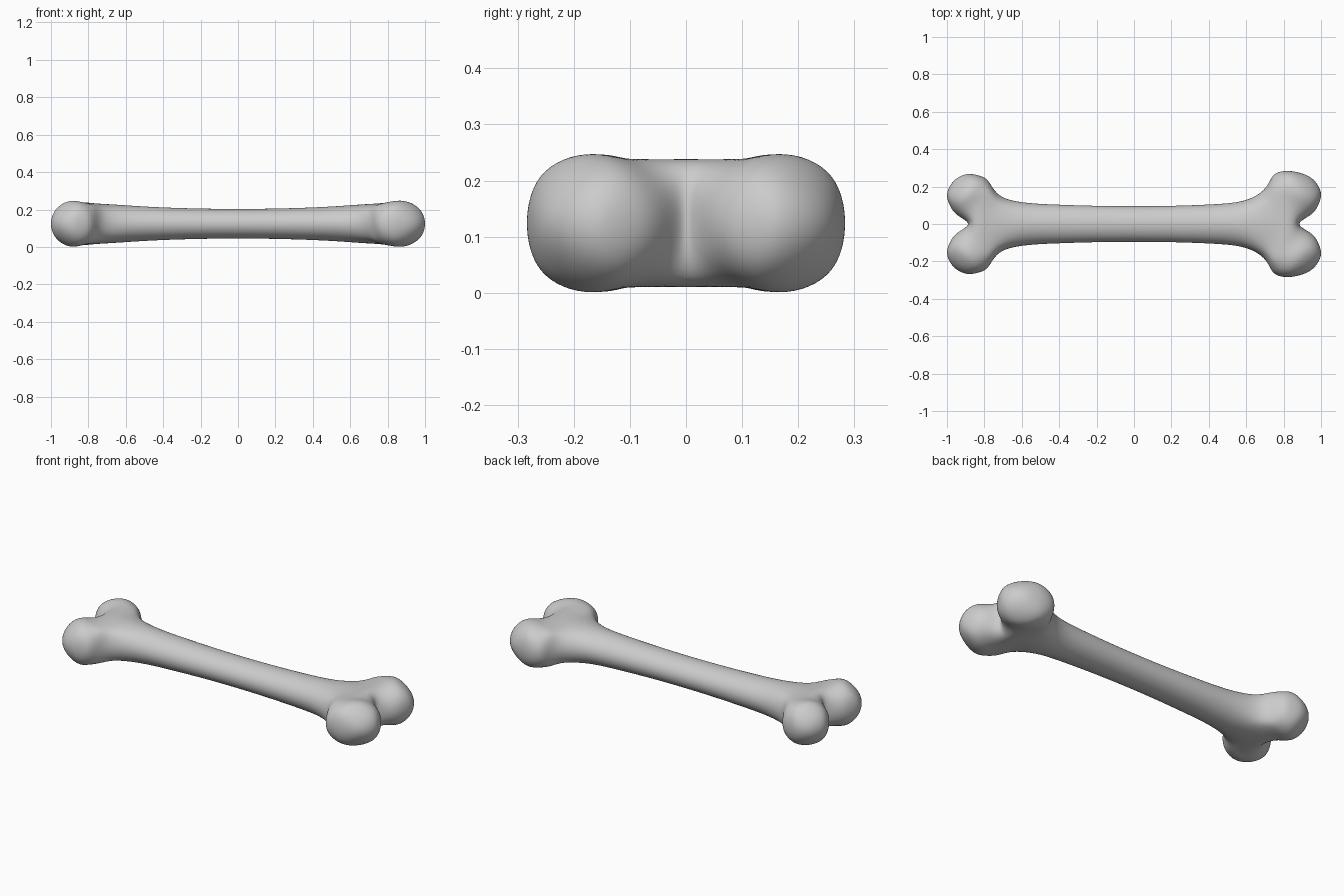
import bpy, bmesh
from math import sin, cos, radians, copysign

if "Cube" in bpy.data.objects:
    bpy.data.objects.remove(bpy.data.objects["Cube"])

ZC = 0.124  # height of the bone's middle plane

# Ribs from the middle outwards: inner x, y, outer x, y, half height, roundness
RIGHT = dict(
    shaft=[(.20, 0, .20, .097, .081, 1), (.40, 0, .40, .104, .087, 1),
           (.55, 0, .55, .117, .095, 1), (.66, 0, .64, .145, .103, .9),
           (.77, 0, .693, .183, .110, .75)],
    fork=(.882, 0, .722, .222, .120, .6),
    lobe=[(.935, .042, .75, .264, .121, .9), (.98, .09, .805, .283, .117, .9),
          (1.0, .155, .865, .279, .078, .95)],
    tip=(.957, .242))
LEFT = dict(
    shaft=[(-.20, 0, -.20, .097, .081, 1), (-.40, 0, -.40, .103, .087, 1),
           (-.55, 0, -.55, .111, .095, 1), (-.67, 0, -.66, .128, .103, .9),
           (-.78, 0, -.722, .157, .110, .75)],
    fork=(-.886, 0, -.757, .196, .118, .6),
    lobe=[(-.937, .042, -.787, .238, .120, .9), (-.98, .09, -.83, .259, .116, .9),
          (-1.0, .15, -.882, .268, .075, .95)],
    tip=(-.962, .235))

bm = bmesh.new()


def power(v, p):
    return copysign(abs(v) ** p, v) if abs(v) > 1e-6 else 0.0


def section(rib, angles, full):
    """Points of a half (shaft) or full (lobe) rounded section across a rib."""
    xi, yi, xo, yo, h, p = rib
    pts = []
    for a in angles:
        c, s = power(cos(radians(a)), p), power(sin(radians(a)), p)
        t = (1 + c) / 2 if full else c
        pts.append(bm.verts.new((xi + (xo - xi) * t, yi + (yo - yi) * t, ZC + h * s)))
    return pts


def bridge(a, b, closed=False):
    n = len(a)
    for i in range(n if closed else n - 1):
        j = (i + 1) % n
        bm.faces.new((a[i], a[j], b[j], b[i]))


HALF = (90, 60, 30, 0, -30, -60, -90)
FULL = (135, 90, 45, 0, -45, -90, -135, 180)
middle = section((0, 0, 0, .095, .079, 1), HALF, False)


def build_end(end):
    # half of the shaft
    prev = middle
    for rib in end["shaft"]:
        ring = section(rib, HALF, False)
        bridge(prev, ring)
        prev = ring
    # fork with the notch line on the centre plane
    fork = section(end["fork"], HALF, False)
    notch_x = end["fork"][0]
    for v, z in ((fork[0], .107), (fork[6], -.107)):
        v.co = (notch_x * .965, 0, ZC + z)
    bridge(prev, fork)
    prev = fork + [bm.verts.new((notch_x, 0, ZC))]
    # rounded lobe
    for rib in end["lobe"]:
        ring = section(rib, FULL, True)
        bridge(prev, ring, True)
        prev = ring
    tip = bm.verts.new((*end["tip"], ZC))
    for i in range(0, 8, 2):
        bm.faces.new((tip, prev[i], prev[i + 1], prev[(i + 2) % 8]))


build_end(RIGHT)
build_end(LEFT)

# mirror to the other side
copy = bmesh.ops.duplicate(bm, geom=bm.verts[:] + bm.edges[:] + bm.faces[:])["geom"]
for v in copy:
    if isinstance(v, bmesh.types.BMVert):
        v.co.y *= -1
bmesh.ops.remove_doubles(bm, verts=bm.verts[:], dist=1e-4)
bmesh.ops.recalc_face_normals(bm, faces=bm.faces[:])
for f in bm.faces:
    f.smooth = True

mesh = bpy.data.meshes.new("bone")
bm.to_mesh(mesh)
bm.free()
bone = bpy.data.objects.new("bone", mesh)
bpy.context.collection.objects.link(bone)
sub = bone.modifiers.new("smooth", "SUBSURF")
sub.levels = sub.render_levels = 3

# push the cage out so the smoothed surface passes through the ribs
target = [v.co.copy() for v in mesh.vertices]
for _ in range(5):
    bpy.context.view_layer.update()
    ev = bone.evaluated_get(bpy.context.evaluated_depsgraph_get())
    smooth = [ev.data.vertices[i].co.copy() for i in range(len(target))]
    for v, t, s in zip(mesh.vertices, target, smooth):
        v.co += (t - s) * 0.9
    mesh.update()
    bone.update_tag()
